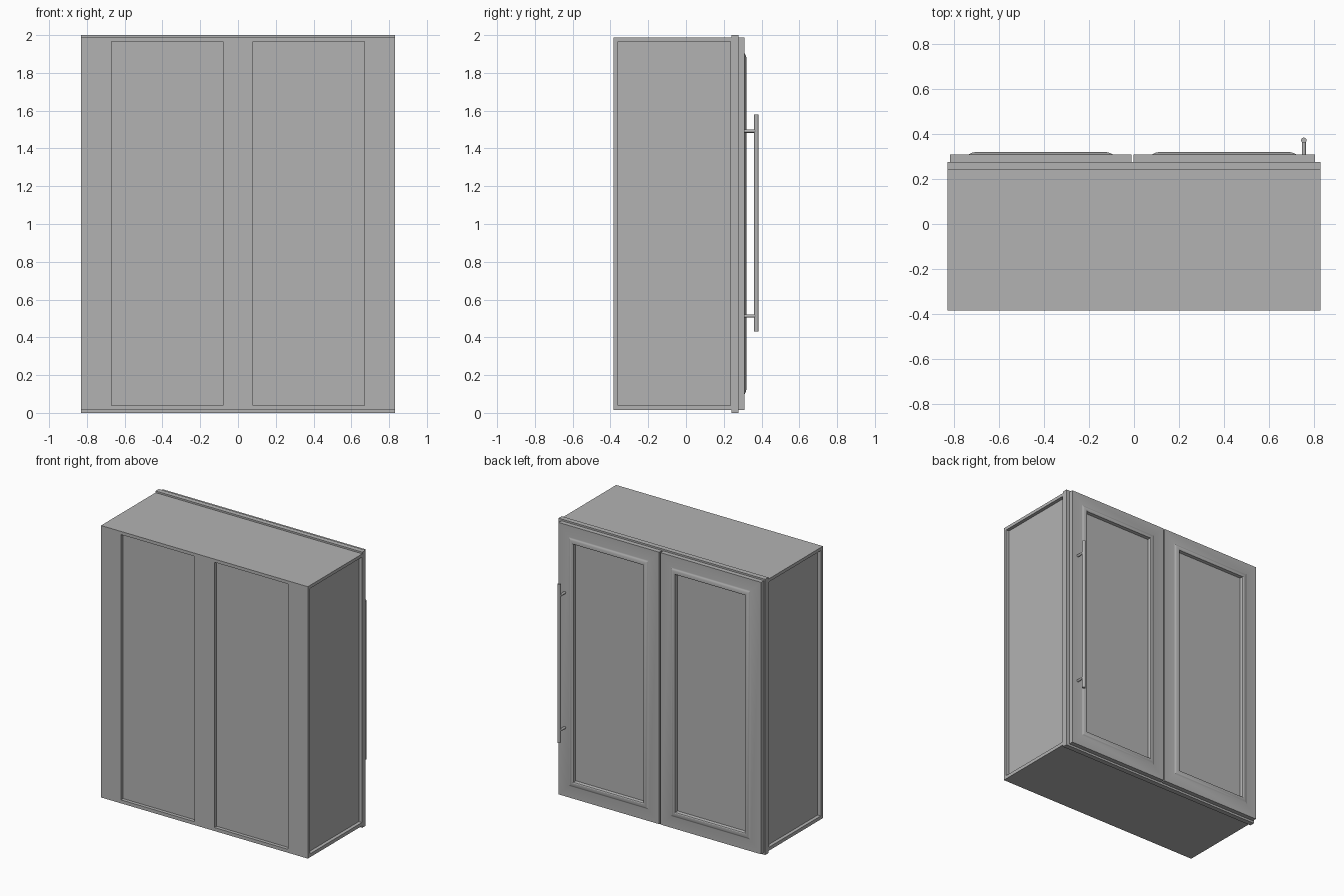
import bpy
import bmesh
import math
from mathutils import Matrix, Vector

default = bpy.data.objects.get("Cube")
if default:
    bpy.data.objects.remove(default, do_unlink=True)

grey = bpy.data.materials.new("cabinet grey")
grey.use_nodes = True
COLOUR = (0.45, 0.45, 0.45, 1)
grey.diffuse_color = COLOUR
grey.node_tree.nodes["Principled BSDF"].inputs["Base Color"].default_value = COLOUR


def finish(name, bm, smooth=False):
    bmesh.ops.recalc_face_normals(bm, faces=bm.faces)
    mesh = bpy.data.meshes.new(name)
    bm.to_mesh(mesh)
    bm.free()
    mesh.materials.append(grey)
    obj = bpy.data.objects.new(name, mesh)
    bpy.context.collection.objects.link(obj)
    if smooth:
        bpy.ops.object.select_all(action='DESELECT')
        obj.select_set(True)
        bpy.context.view_layer.objects.active = obj
        bpy.ops.object.shade_smooth_by_angle(angle=math.radians(30))
    return obj


def box(name, low, high):
    low, high = Vector(low), Vector(high)
    bm = bmesh.new()
    bmesh.ops.create_cube(bm, size=1)
    bmesh.ops.scale(bm, vec=high - low, verts=bm.verts)
    bmesh.ops.translate(bm, vec=(low + high) / 2, verts=bm.verts)
    return finish(name, bm)


def rod(name, centre, length, radius, axis):
    bm = bmesh.new()
    turn = Matrix.Rotation(math.pi / 2, 4, 'X') if axis == 'Y' else Matrix()
    bmesh.ops.create_cone(bm, cap_ends=True, segments=24, radius1=radius, radius2=radius,
                          depth=length, matrix=Matrix.Translation(centre) @ turn)
    return finish(name, bm, smooth=True)


W, BACK, RIM = 0.83, -0.385, 0.24      # half width, plain face, start of the door rim
LOW, HIGH = 0.015, 1.988
INSET = 0.025

# Carcass core, with stiles and rails standing proud around sunken panels
box("carcass_core", (-W + INSET, BACK + INSET, LOW), (W - INSET, RIM, HIGH))
for z0, z1, label in ((LOW, 0.04, "bottom"), (1.965, HIGH, "top")):
    box(label + "_rail", (-W, BACK, z0), (W, RIM, z1))
box("centre_stile", (-0.08, BACK, LOW), (0.08, BACK + INSET, HIGH))
for side, label in ((1, "left"), (-1, "right")):
    xs = sorted((side * 0.67, side * W))
    box(label + "_wide_stile", (xs[0], BACK, LOW), (xs[1], BACK + INSET, HIGH))
    xs = sorted((side * (W - INSET), side * W))
    box(label + "_side_stile", (xs[0], RIM - 0.005, LOW), (xs[1], RIM, HIGH))

# Slightly taller rim that the doors close against
box("door_rim", (-W, RIM, 0), (W, 0.277, 2))

# Doors: nested rectangles stepping inwards, as (distance from the edge, y)
PROFILE = ((0, 0.277), (0, 0.310), (0.083, 0.310), (0.090, 0.314), (0.100, 0.318),
           (0.110, 0.320), (0.118, 0.320), (0.123, 0.317), (0.127, 0.295))


def door(name, x0, x1):
    bm = bmesh.new()
    loops = []
    for d, y in PROFILE:
        corners = ((x0 + d, LOW + d), (x1 - d, LOW + d), (x1 - d, HIGH - d), (x0 + d, HIGH - d))
        loops.append([bm.verts.new((x, y, z)) for x, z in corners])
    for a, b in zip(loops, loops[1:]):
        for i in range(4):
            j = (i + 1) % 4
            bm.faces.new((a[i], a[j], b[j], b[i]))
    bm.faces.new(loops[0])
    bm.faces.new(loops[-1])
    finish(name, bm, smooth=True)


door("right_door", -0.82, -0.012)
door("left_door", -0.002, 0.806)

# Long bar handle on two posts
rod("handle_bar", (0.757, 0.373, 1.005), 1.15, 0.012, 'Z')
for z, label in ((0.513, "lower"), (1.492, "upper")):
    rod(label + "_handle_post", (0.757, 0.338, z), 0.066, 0.009, 'Y')
